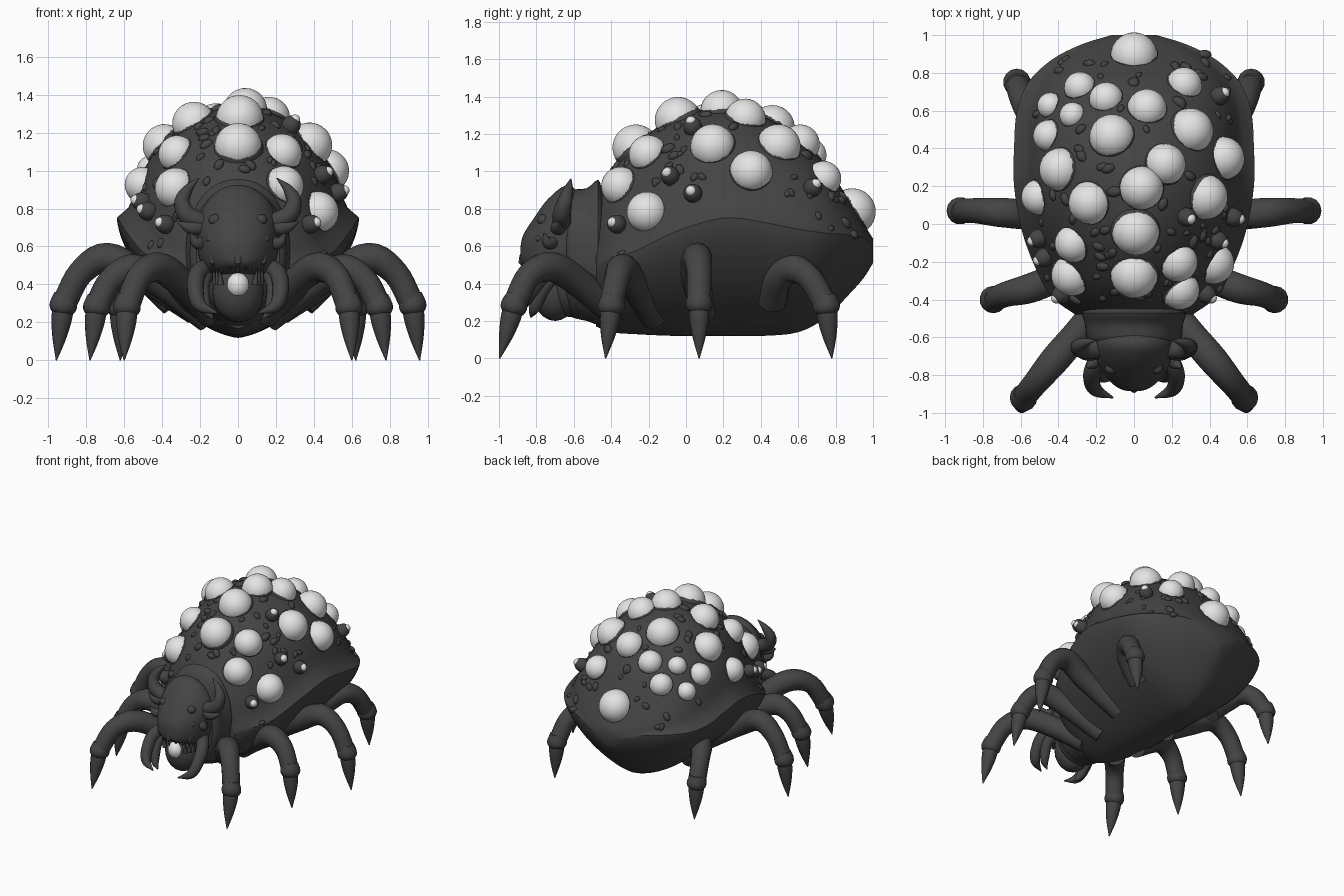
import bpy, bmesh, math, random
from mathutils import Vector, Matrix
from mathutils.bvhtree import BVHTree

if "Cube" in bpy.data.objects:
    bpy.data.objects.remove(bpy.data.objects["Cube"])

random.seed(4)

def material(name, c):
    m = bpy.data.materials.new(name)
    m.diffuse_color = (*c, 1)
    m.use_nodes = True
    m.node_tree.nodes["Principled BSDF"].inputs["Base Color"].default_value = m.diffuse_color
    return m

DARK = material("dark hide", (0.058, 0.058, 0.058))
PALE = material("pale egg", (0.78, 0.78, 0.78))

def finish(bm, name, mat=DARK, angle=45):
    bmesh.ops.recalc_face_normals(bm, faces=bm.faces)
    me = bpy.data.meshes.new(name)
    bm.to_mesh(me)
    bm.free()
    ob = bpy.data.objects.new(name, me)
    bpy.context.collection.objects.link(ob)
    me.materials.append(mat)
    bpy.ops.object.select_all(action='DESELECT')
    ob.select_set(True)
    bpy.context.view_layer.objects.active = ob
    bpy.ops.object.shade_smooth_by_angle(angle=math.radians(angle))
    return ob

def skin(bm, rings):
    loops = [[bm.verts.new(p) for p in r] for r in rings]
    for a, b in zip(loops, loops[1:]):
        for i in range(len(a)):
            j = (i + 1) % len(a)
            bm.faces.new((a[i], a[j], b[j], b[i]))
    bm.faces.new(loops[0])
    bm.faces.new(loops[-1])

def smooth_path(pts, steps):
    """Catmull-Rom through 3D points"""
    p = [Vector(q) for q in pts]
    p = [2 * p[0] - p[1]] + p + [2 * p[-1] - p[-2]]
    out = []
    for i in range(1, len(p) - 2):
        a, b, c, d = p[i - 1:i + 3]
        for k in range(steps):
            t = k / steps
            out.append(0.5 * (2 * b + (c - a) * t + (2 * a - 5 * b + 4 * c - d) * t * t
                              + (3 * b - a - 3 * c + d) * t ** 3))
    return out + [p[-2]]

def section_ring(y, w, zb, zr, zt, n_up, n_low, lip, count=64):
    """Superellipse section; lip insets the upper half above a flared rim"""
    ring = []
    for i in range(count):
        a = 2 * math.pi * i / count
        c, s = math.cos(a), math.sin(a)
        n = n_up if s >= 0 else n_low
        h = (zt - zr) if s >= 0 else (zr - zb)
        inset = 1 - lip * (1 - math.exp(-12 * max(s, 0)))
        ring.append((math.copysign(abs(c) ** (2 / n), c) * w * inset, y,
                     zr + math.copysign(abs(s) ** (2 / n), s) * h))
    return ring

def body(name, sections, n_up=2, n_low=2, steps=4, lip=0):
    """Loft of (y, half width, bottom, widest height, top) sections"""
    a = smooth_path([s[:3] for s in sections], steps)
    b = smooth_path([(*s[3:], 0) for s in sections], steps)
    bm = bmesh.new()
    skin(bm, [section_ring(u[0], max(u[1], .02), u[2], v[0], v[1], n_up, n_low, lip) for u, v in zip(a, b)])
    return finish(bm, name, angle=35)

def tube(bm, pts, radii, steps=5, sides=14, flip=1):
    path = smooth_path([(p[0] * flip, p[1], p[2]) for p in pts], steps)
    rad = [v[0] for v in smooth_path([(r, 0) for r in radii], steps)]
    rings = []
    for i, p in enumerate(path):
        t = (path[min(i + 1, len(path) - 1)] - path[max(i - 1, 0)]).normalized()
        u = t.cross(Vector((-t.y, t.x, 0)) if abs(t.z) < .999 else Vector((0, 1, 0))).normalized()
        v = t.cross(u)
        r = max(rad[i], .003)
        rings.append([p + r * (u * math.cos(2 * math.pi * k / sides) + v * math.sin(2 * math.pi * k / sides))
                      for k in range(sides)])
    skin(bm, rings)

def ball(bm, loc, size, normal=(0, 0, 1), spin=0, seg=24, jitter=0):
    s = size if isinstance(size, tuple) else (size,) * 3
    m = (Matrix.Translation(loc) @ Vector(normal).to_track_quat('Z', 'Y').to_matrix().to_4x4()
         @ Matrix.Rotation(spin, 4, 'Z') @ Matrix.Diagonal((*s, 1)))
    new = bmesh.ops.create_uvsphere(bm, u_segments=seg, v_segments=seg // 2, radius=1, matrix=m)
    for v in new["verts"] if jitter else []:
        v.co = loc + (v.co - loc) * random.uniform(1 - jitter, 1 + jitter)

# domed back over a flared rim, with the belly hanging below
shell = body("abdomen", [
    (-.48, .31, .17, .50, .84), (-.40, .42, .14, .54, .99), (-.28, .50, .13, .57, 1.14),
    (-.05, .59, .12, .68, 1.29), (.20, .635, .12, .75, 1.34), (.40, .635, .12, .73, 1.30),
    (.60, .62, .14, .69, 1.18), (.75, .56, .22, .67, 1.03), (.87, .435, .34, .66, .85),
    (.95, .28, .43, .645, .72), (1.0, .12, .51, .60, .64)], 1.92, 1.5, lip=.13)

# neck with a raised collar
body("neck", [(-.64, .22, .26, .55, .86), (-.61, .25, .22, .56, .90), (-.53, .26, .20, .56, .91),
              (-.47, .275, .18, .56, .955), (-.44, .25, .2, .55, .88), (-.38, .24, .2, .5, .8)], 2.2, 2, 3)

# head wedge
body("head", [(-.56, .20, .42, .66, .88), (-.64, .215, .42, .67, .925), (-.74, .19, .44, .63, .85),
              (-.82, .14, .47, .60, .74), (-.87, .08, .50, .58, .66), (-.885, .03, .53, .57, .6)], 2, 3)

# lower jaw, brow bumps and egg in the mouth
bm = bmesh.new()
ball(bm, (0, -.70, .36), (.135, .12, .16))
ball(bm, (0, -.62, .40), (.17, .12, .18))
finish(bm, "lower_jaw")
bm = bmesh.new()
for s in (-1, 1):
    ball(bm, (s * .12, -.765, .74), (.035, .03, .03))
    ball(bm, (s * .13, -.78, .64), (.04, .03, .025))
finish(bm, "brow_bumps")
bm = bmesh.new()
ball(bm, (0, -.78, .395), (.062, .065, .068))
finish(bm, "mouth_egg", PALE)

# teeth along both jaws
bm = bmesh.new()
for i in range(-3, 4):
    x, y = i * .043, -.865 + abs(i) * .024
    tube(bm, [(x, y, .55), (x, y - .012, .51), (x, y - .005, .46 + .015 * (i % 2))], (.024, .018, .002), 2, 8)
for s in (-1, 1):
    for k in range(3):
        y = -.80 + k * .03
        tube(bm, [(s * (.09 + k * .015), y, .40), (s * (.10 + k * .015), y - .01, .48)], (.018, .003), 2, 8)
finish(bm, "teeth")

# mandibles and horns
bm = bmesh.new()
for s in (-1, 1):
    tube(bm, [(.15, -.66, .50), (.21, -.75, .46), (.225, -.82, .38), (.20, -.88, .29), (.11, -.92, .25)],
         (.045, .046, .044, .035, .004), flip=s)
    tube(bm, [(.17, -.70, .45), (.19, -.76, .38), (.17, -.81, .27), (.13, -.83, .22)],
         (.04, .04, .03, .004), flip=s)
finish(bm, "mandibles")
bm = bmesh.new()
for s in (-1, 1):
    tube(bm, [(.16, -.66, .72), (.26, -.665, .76), (.295, -.65, .83), (.265, -.63, .90), (.205, -.615, .96)],
         (.05, .05, .042, .027, .003), flip=s)
    tube(bm, [(.17, -.67, .70), (.25, -.69, .70), (.32, -.68, .73)], (.04, .035, .003), flip=s)
    tube(bm, [(.17, -.70, .62), (.22, -.74, .62), (.25, -.76, .67)], (.035, .03, .003), flip=s)
finish(bm, "horns")

# legs: root, shoulder, arch, shin, ankle, claw tip
legs = {
    "front_legs": [(.14, -.38, .24), (.30, -.58, .41), (.42, -.72, .49), (.52, -.84, .44), (.585, -.92, .28), (.60, -.996, 0)],
    "second_legs": [(.16, -.17, .22), (.40, -.28, .40), (.55, -.34, .48), (.67, -.37, .42), (.745, -.40, .28), (.78, -.43, 0)],
    "third_legs": [(.22, .10, .26), (.50, .05, .44), (.69, .06, .54), (.83, .07, .46), (.92, .07, .29), (.957, .07, 0)],
    "rear_legs": [(.34, .46, .30), (.46, .49, .42), (.53, .56, .48), (.59, .66, .43), (.62, .75, .28), (.62, .78, 0)]}
for name, pts in legs.items():
    bm = bmesh.new()
    ankle, tip = Vector(pts[4]), Vector(pts[5])
    for s in (-1, 1):
        tube(bm, pts[:5], (.075, .078, .08, .068, .065), flip=s)
        tube(bm, [ankle.lerp(tip, t) for t in (-.22, -.04, .08, .16)], (.055, .072, .068, .048), 3, flip=s)
        tube(bm, [ankle.lerp(tip, t) for t in (0, .25, .6, 1)], (.055, .054, .036, .003), flip=s)
    finish(bm, name)

# surface lookup on the shell, from straight above
bm = bmesh.new()
bm.from_mesh(shell.data)
tree = BVHTree.FromBMesh(bm)
bm.free()

def on_shell(x, y):
    p, n, _, _ = tree.ray_cast(Vector((x, y, 3)), Vector((0, 0, -1)))
    return (p, n if n.z > 0 else -n) if p else (None, None)

# large pale eggs (x, y, radius), each in a ragged dark socket
eggs = [(0, .905, .125), (-.29, .73, .085), (-.15, .67, .09), (.07, .62, .105), (.27, .745, .095),
        (-.45, .63, .07), (-.33, .58, .07), (-.12, .47, .12), (.31, .50, .12), (-.46, .47, .085),
        (.485, .35, .115), (-.40, .29, .115), (.17, .32, .11), (.04, .19, .115), (.39, .14, .12),
        (-.515, .14, .095), (-.24, .11, .115), (-.33, -.11, .10), (.01, -.05, .125), (.24, -.21, .105),
        (.435, -.215, .11), (0, -.28, .125), (-.34, -.28, .11), (.25, -.36, .105)]
white, socket = bmesh.new(), bmesh.new()
for x, y, r in eggs:
    p, n = on_shell(x, y)
    ball(white, p - n * r * .15, r, n, seg=32)
    ball(socket, p - n * r * .46, r * 1.09, n, seg=28, jitter=.012)

# small hooded pods with a pale tip
pods = [(.27, .04), (.43, -.08), (.51, .04), (.37, -.36), (.44, .67), (-.49, -.07), (-.46, -.17), (-.37, -.36)]
for x, y in pods:
    p, n = on_shell(x, y)
    ball(socket, p + n * .015, (.05, .05, .058), n)
    ball(white, p + n * .054, .028, n, seg=16)
finish(white, "eggs", PALE)
finish(socket, "egg_sockets")

# little warts between the eggs
bm = bmesh.new()
made = 0
for _ in range(900):
    x, y = random.uniform(-.52, .52), random.uniform(-.4, .9)
    p, n = on_shell(x, y)
    if made >= 75 or p is None or n.z < .15:
        continue
    if all((p - on_shell(a, b)[0]).length > r * 1.1 + .015 for a, b, r in eggs):
        s = random.uniform(.018, .034)
        ball(bm, p, (s * 1.25, s * .85, s * .7), n, random.uniform(0, 3), 12)
        made += 1
finish(bm, "warts")
